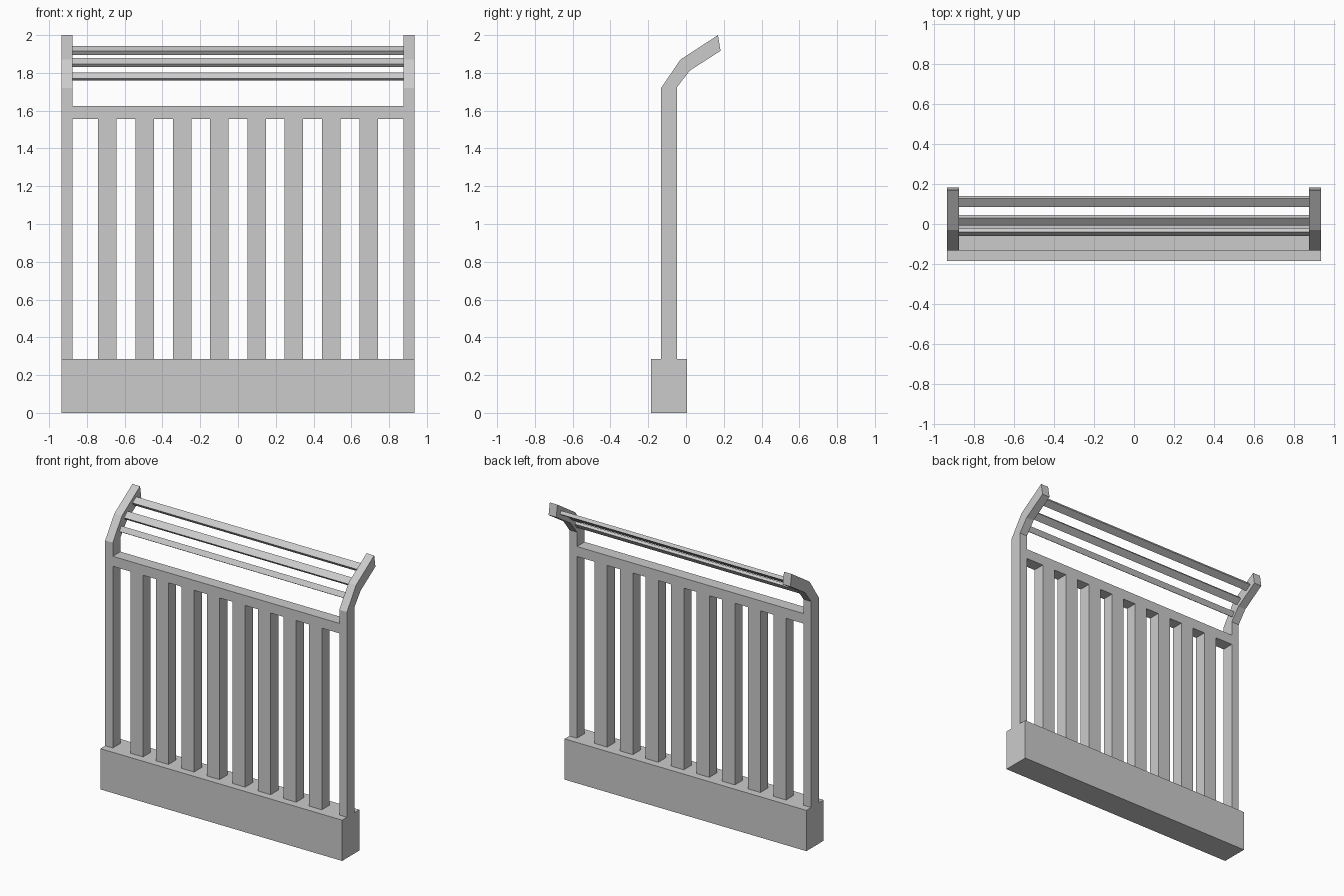
import bpy, bmesh, math

if "Cube" in bpy.data.objects:
    bpy.data.objects.remove(bpy.data.objects["Cube"])


def extrude_x(name, profile, x0, x1):
    """Prism: closed (y, z) profile swept from x0 to x1."""
    bm = bmesh.new()
    face = bm.faces.new([bm.verts.new((x0, y, z)) for y, z in profile])
    ext = bmesh.ops.extrude_face_region(bm, geom=[face])
    verts = [v for v in ext["geom"] if isinstance(v, bmesh.types.BMVert)]
    bmesh.ops.translate(bm, verts=verts, vec=(x1 - x0, 0, 0))
    bmesh.ops.recalc_face_normals(bm, faces=bm.faces)
    mesh = bpy.data.meshes.new(name)
    bm.to_mesh(mesh)
    bm.free()
    obj = bpy.data.objects.new(name, mesh)
    bpy.context.collection.objects.link(obj)
    return obj


def box(name, x0, x1, y0, y1, z0, z1):
    return extrude_x(name, [(y0, z0), (y1, z0), (y1, z1), (y0, z1)], x0, x1)


HALF, INNER = 0.935, 0.876     # outer and inner x of the posts
FRONT, BACK = -0.132, -0.047   # fence thickness in y
BASE_TOP = 0.285

# Plinth
box("base", -HALF, HALF, -0.185, 0.006, 0, BASE_TOP)

# Bent end posts
post = [(FRONT, BASE_TOP), (BACK, BASE_TOP), (BACK, 1.725), (0.02, 1.812),
        (0.183, 1.917), (0.169, 2.0), (-0.03, 1.87), (FRONT, 1.72)]
extrude_x("left_post", post, -HALF, -INNER)
extrude_x("right_post", post, INNER, HALF)

# Top rail and upright slats
box("top_rail", -INNER, INNER, FRONT, BACK, 1.555, 1.625)
for i in range(8):
    x = (i - 3.5) * 0.1975
    box(f"slat_{i + 1}", x - 0.049, x + 0.049, FRONT, BACK, BASE_TOP, 1.555)

# Tilted bars between the bent post tops: y, z, width, thickness, tilt
bars = [(0.113, 1.919, 0.05, 0.024, 33),
        (0.018, 1.855, 0.05, 0.022, 40),
        (-0.041, 1.781, 0.038, 0.02, 57)]
for i, (y, z, w, t, tilt) in enumerate(bars):
    c, s = math.cos(math.radians(tilt)), math.sin(math.radians(tilt))
    corners = [(-w / 2, -t / 2), (w / 2, -t / 2), (w / 2, t / 2), (-w / 2, t / 2)]
    extrude_x(f"upper_bar_{i + 1}",
              [(y + a * c - b * s, z + a * s + b * c) for a, b in corners],
              -INNER, INNER)
